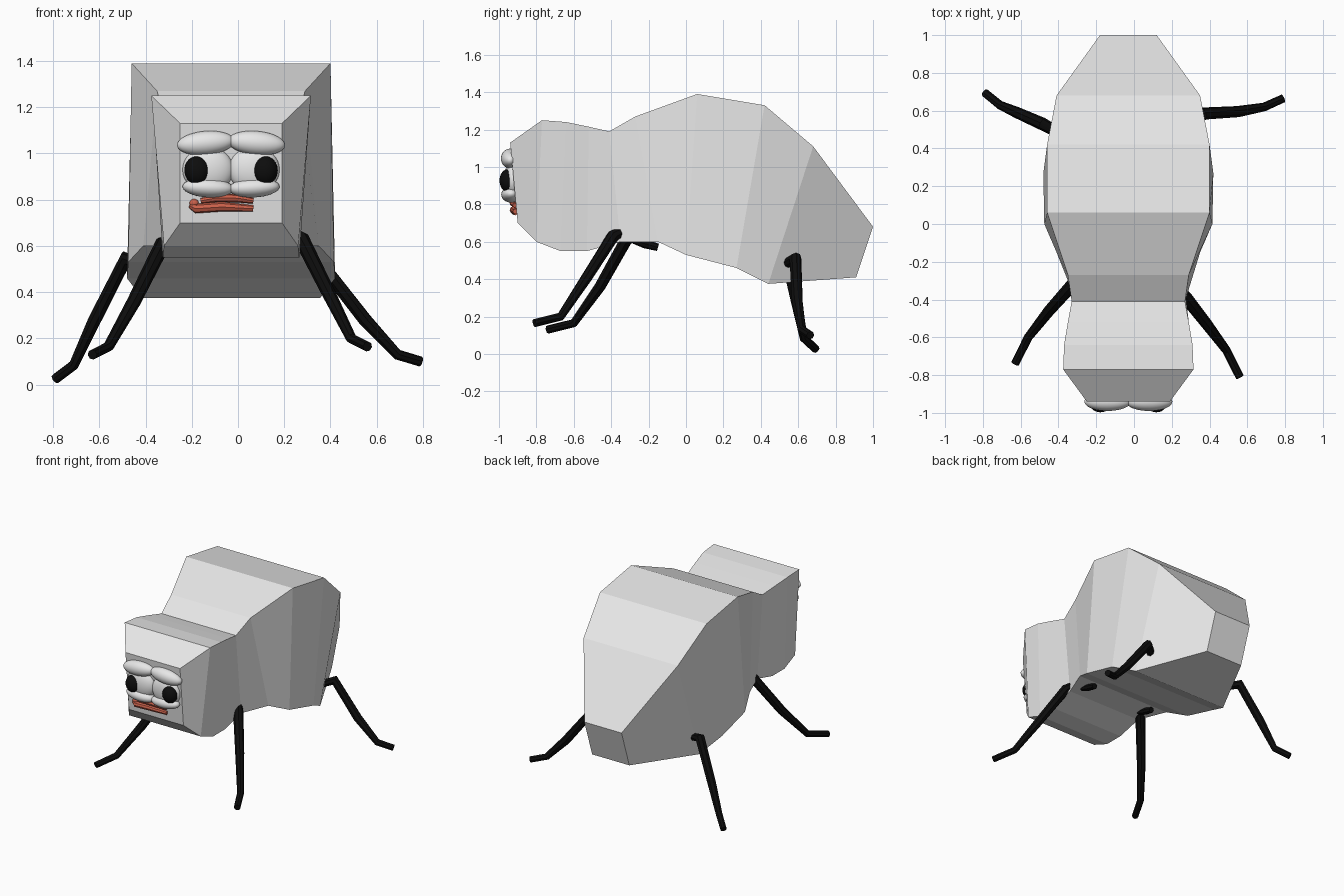
import bpy
import bmesh
from math import radians

cube = bpy.data.objects.get("Cube")
if cube:
    bpy.data.objects.remove(cube, do_unlink=True)


def make_material(name, red, green, blue):
    mat = bpy.data.materials.new(name)
    mat.use_nodes = True
    color = (red, green, blue, 1)
    mat.diffuse_color = color
    for node in mat.node_tree.nodes:
        if node.type == 'BSDF_PRINCIPLED':
            node.inputs["Base Color"].default_value = color
    return mat


pale_grey = make_material("pale grey", .8, .8, .8)
black = make_material("black", .004, .004, .004)
lip_red = make_material("lip red", .6, .12, .07)

MIDDLE = -.03  # the body sits slightly off centre


def link_mesh(name, bm, material):
    mesh = bpy.data.meshes.new(name)
    bm.to_mesh(mesh)
    bm.free()
    mesh.materials.append(material)
    obj = bpy.data.objects.new(name, mesh)
    bpy.context.collection.objects.link(obj)
    return obj


def loft_body(name, sections, material):
    """Join four-sided sections: top y, z, half width, then bottom y, z, half width."""
    bm = bmesh.new()
    rings = []
    for top_y, top_z, top_w, low_y, low_z, low_w in sections:
        corners = [(MIDDLE - top_w, top_y, top_z), (MIDDLE + top_w, top_y, top_z),
                   (MIDDLE + low_w, low_y, low_z), (MIDDLE - low_w, low_y, low_z)]
        rings.append([bm.verts.new(corner) for corner in corners])
    for ring, following in zip(rings, rings[1:]):
        for i in range(4):
            j = (i + 1) % 4
            bm.faces.new((ring[i], ring[j], following[j], following[i]))
    bm.faces.new(rings[0])
    bm.faces.new(rings[-1])
    bmesh.ops.recalc_face_normals(bm, faces=bm.faces)
    return link_mesh(name, bm, material)


def ellipsoid(name, center, radii, material, tilt=0):
    """Smooth rounded part, tilted about the front-to-back axis."""
    bpy.ops.mesh.primitive_uv_sphere_add(segments=24, ring_count=16, location=center)
    obj = bpy.context.object
    obj.name = name
    obj.scale = radii
    obj.rotation_euler.y = radians(tilt)
    obj.data.materials.append(material)
    bpy.ops.object.shade_smooth()
    return obj


def tube(name, points, radii, material):
    """Round tube along a bent path with a radius at each joint."""
    curve = bpy.data.curves.new(name, 'CURVE')
    curve.dimensions = '3D'
    curve.bevel_depth = 1
    curve.bevel_resolution = 2
    curve.use_fill_caps = True
    spline = curve.splines.new('POLY')
    spline.points.add(len(points) - 1)
    for point, place, radius in zip(spline.points, points, radii):
        point.co = (*place, 1)
        point.radius = radius
    curve.materials.append(material)
    obj = bpy.data.objects.new(name, curve)
    bpy.context.collection.objects.link(obj)
    bpy.ops.object.select_all(action='DESELECT')
    obj.select_set(True)
    bpy.context.view_layer.objects.active = obj
    bpy.ops.object.convert(target='MESH')
    bpy.ops.object.shade_smooth_by_angle(angle=radians(40))
    return bpy.context.object


# Faceted head, neck and abdomen in one shell
loft_body("body", [
    (-.94, 1.13, .22, -.9, .7, .22),
    (-.77, 1.25, .345, -.8, .6, .29),
    (-.64, 1.24, .34, -.67, .55, .295),
    (-.52, 1.215, .32, -.53, .55, .295),
    (-.41, 1.19, .3, -.35, .6, .3),
    (-.27, 1.27, .32, -.15, .6, .38),
    (.06, 1.39, .43, 0, .53, .445),
    (.42, 1.33, .43, .27, .46, .45),
    (.68, 1.11, .38, .44, .375, .385),
    (1, .68, .15, .91, .41, .15),
], pale_grey)

# Eyes: ball, pupil and two puffy lids on each side
for side, label in ((-1, "right"), (1, "left")):
    def across(offset):
        return MIDDLE + side * offset

    ellipsoid(label + "_eyeball", (across(.1), -.925, .93), (.11, .05, .1), pale_grey)
    ellipsoid(label + "_pupil", (across(.148), -.953, .927), (.054, .044, .061), black)
    ellipsoid(label + "_upper_lid", (across(.11), -.94, 1.045), (.124, .05, .052),
              pale_grey, side * 5)
    ellipsoid(label + "_lower_lid", (across(.1), -.935, .852), (.11, .053, .042),
              pale_grey, side * -3)

# Lips
tube("upper_lip", [(-.16, -.915, .795), (-.09, -.925, .808), (.0, -.925, .806),
                   (.065, -.915, .795)], (.012, .018, .018, .012), lip_red)
tube("lower_lip", [(-.205, -.905, .775), (-.18, -.915, .762), (-.07, -.922, .77),
                   (.065, -.912, .762)], (.014, .021, .021, .014), lip_red)
ellipsoid("lip_corner", (-.19, -.91, .785), (.02, .016, .018), lip_red)

# Legs: the inner end sits in the body, the foot is the last joint
leg_radii = (.026, .034, .03, .023, .022)
tube("front_right_leg", [(-.28, -.26, .64), (-.325, -.32, .61), (-.45, -.46, .36),
                         (-.56, -.6, .165), (-.63, -.74, .13)], leg_radii, black)
tube("front_left_leg", [(.23, -.33, .66), (.275, -.39, .63), (.385, -.53, .41),
                        (.49, -.67, .2), (.56, -.81, .165)], leg_radii, black)
tube("back_right_leg", [(-.36, .46, .5), (-.485, .53, .545), (-.62, .59, .28),
                        (-.71, .63, .085), (-.79, .695, .025)], leg_radii, black)
tube("back_left_leg", [(.29, .53, .48), (.37, .585, .51), (.55, .595, .28),
                       (.69, .62, .13), (.79, .665, .1)], leg_radii, black)

# Small leg roots poking out under the belly
for label, x in (("right", -.28), ("left", .22)):
    tube(label + "_leg_root", [(x, -.28, .61), (x, -.22, .59), (x, -.15, .57)],
         (.02, .025, .02), black)
